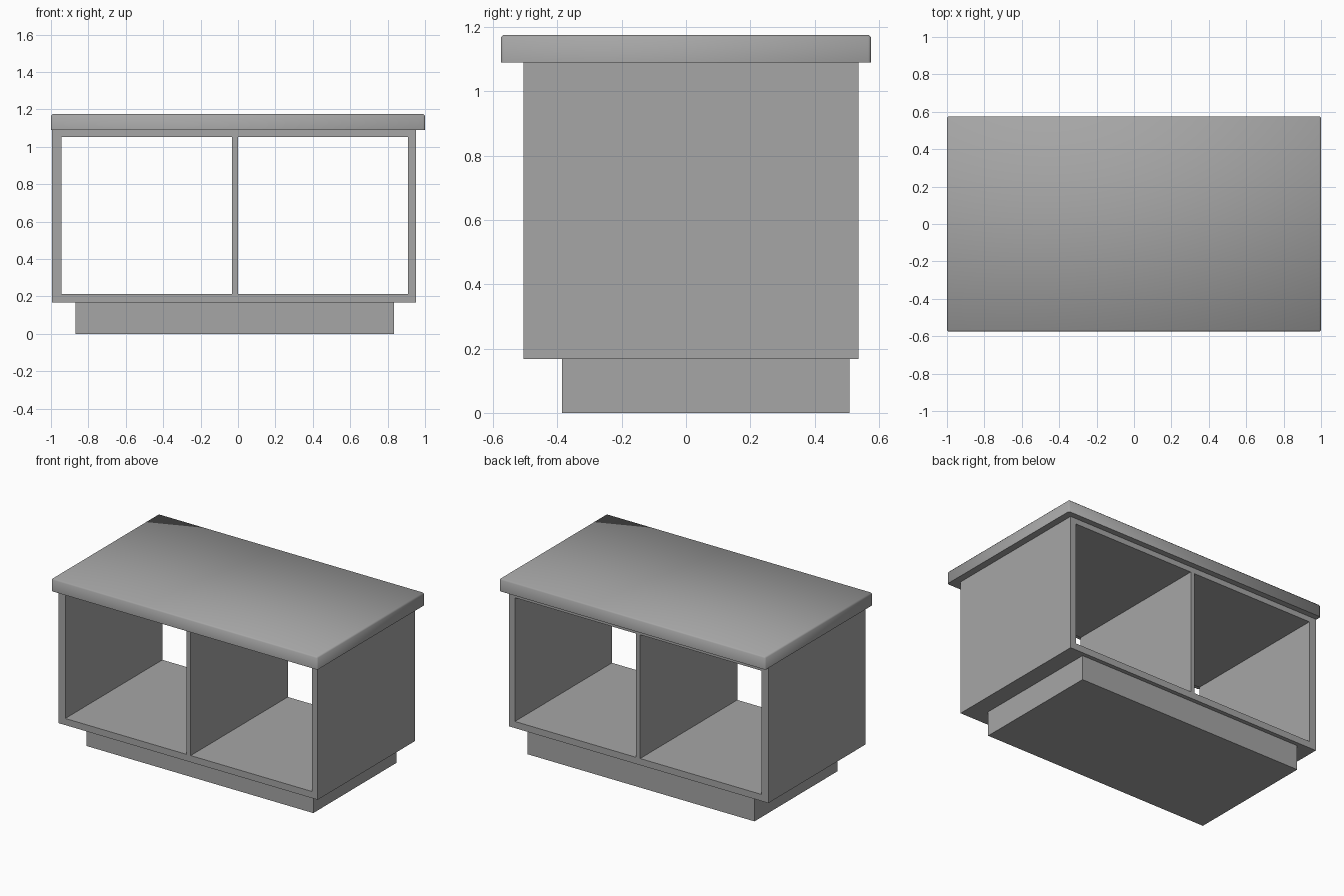
import bpy, bmesh, math

if "Cube" in bpy.data.objects:
    bpy.data.objects.remove(bpy.data.objects["Cube"])

grey = bpy.data.materials.new("warm_neutral_grey")
grey.diffuse_color = (0.38, 0.38, 0.38, 1)
grey.use_nodes = True
grey.node_tree.nodes["Principled BSDF"].inputs["Base Color"].default_value = grey.diffuse_color


def finish(bm, name):
    bmesh.ops.recalc_face_normals(bm, faces=bm.faces)
    mesh = bpy.data.meshes.new(name)
    bm.to_mesh(mesh)
    bm.free()
    mesh.materials.append(grey)
    ob = bpy.data.objects.new(name, mesh)
    bpy.context.collection.objects.link(ob)
    return ob


def box(name, x0, x1, y0, y1, z0, z1, bevel=0):
    bm = bmesh.new()
    bmesh.ops.create_cube(bm, size=1)
    for v in bm.verts:
        v.co = ((x0 + x1) / 2 + v.co.x * (x1 - x0),
                (y0 + y1) / 2 + v.co.y * (y1 - y0),
                (z0 + z1) / 2 + v.co.z * (z1 - z0))
    if bevel:
        # soften everything except the underside edges
        edges = [e for e in bm.edges if max(v.co.z for v in e.verts) > z0 + 0.001]
        bmesh.ops.bevel(bm, geom=edges, offset=bevel, segments=1, affect='EDGES')
    return finish(bm, name)


def frame(name, outer, inner, y0, y1):
    # open rectangular tube, running front to back
    def loop(bm, rect, y):
        x0, x1, z0, z1 = rect
        return [bm.verts.new((x, y, z)) for x, z in
                ((x0, z0), (x1, z0), (x1, z1), (x0, z1))]
    bm = bmesh.new()
    rings = [loop(bm, outer, y0), loop(bm, outer, y1),
             loop(bm, inner, y1), loop(bm, inner, y0)]
    for a, b in zip(rings, rings[1:] + rings[:1]):
        for i in range(4):
            j = (i + 1) % 4
            bm.faces.new((a[i], a[j], b[j], b[i]))
    return finish(bm, name)


# Recessed base
box("plinth", -0.87, 0.835, -0.385, 0.508, 0, 0.17)

# Open-ended cabinet body and its middle panel
frame("cabinet_body", (-0.994, 0.953, 0.168, 1.09),
      (-0.943, 0.91, 0.213, 1.053), -0.506, 0.536)
box("divider", -0.031, -0.001, -0.506, 0.536, 0.213, 1.053)

# Overhanging top with a softened edge
top = box("table_top", -1, 1, -0.576, 0.576, 1.09, 1.176, bevel=0.009)
bpy.context.view_layer.objects.active = top
top.select_set(True)
bpy.ops.object.shade_smooth_by_angle(angle=math.radians(50))
